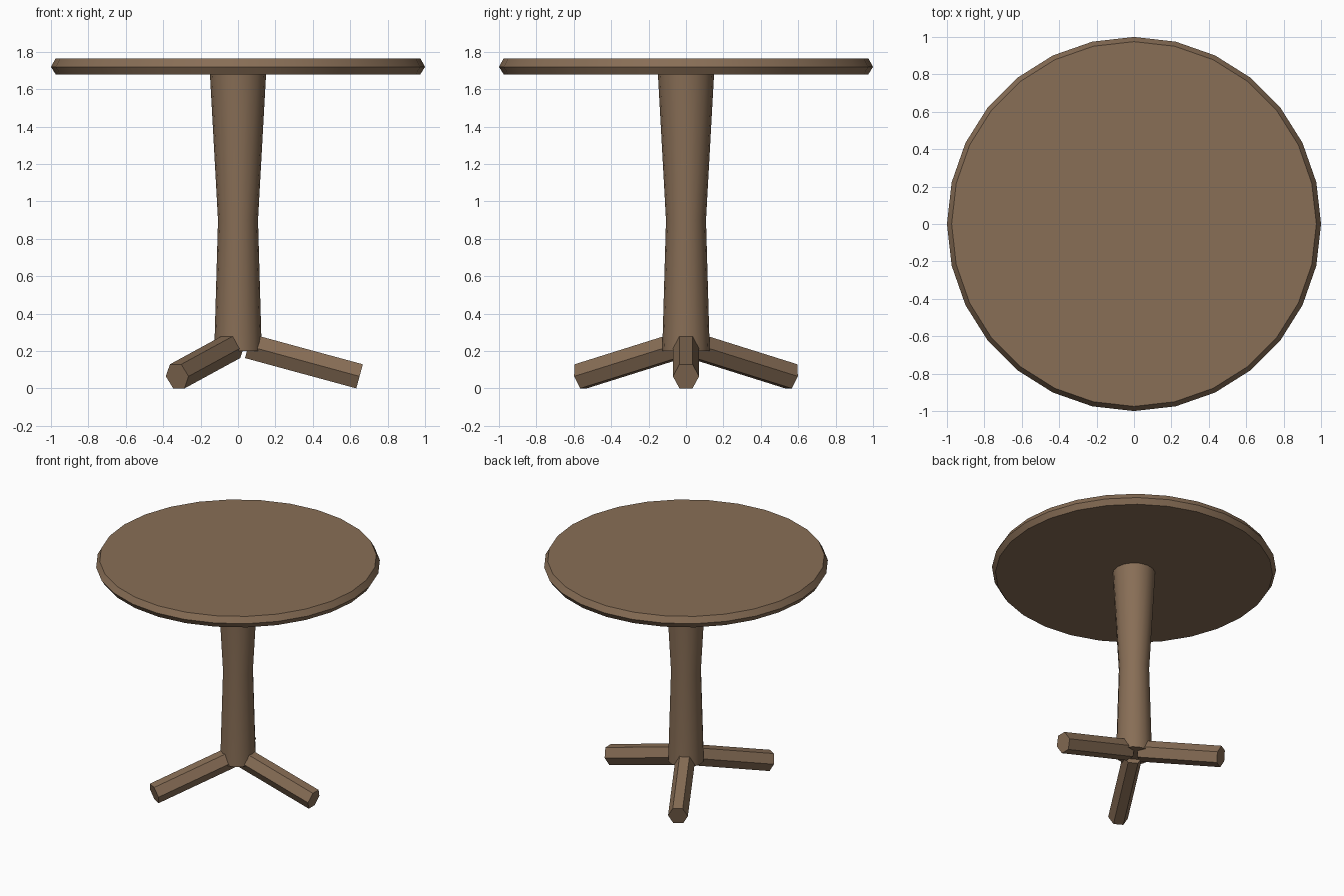
import bpy
from math import cos, sin, pi, radians
from mathutils import Vector

if "Cube" in bpy.data.objects:
    bpy.data.objects.remove(bpy.data.objects["Cube"], do_unlink=True)

# One brown wood for the whole table
wood = bpy.data.materials.new("brown wood")
wood.use_nodes = True
colour = (0.246, 0.156, 0.093, 1)
wood.diffuse_color = colour
wood.node_tree.nodes["Principled BSDF"].inputs["Base Color"].default_value = colour


def loft(name, rings, smooth=False):
    """Skin matching rings of points and cap both ends."""
    n = len(rings[0])
    verts = [p for ring in rings for p in ring]
    faces = [list(range(n))[::-1], list(range(len(verts) - n, len(verts)))]
    for k in range(len(rings) - 1):
        for i in range(n):
            j = (i + 1) % n
            faces.append([k * n + i, k * n + j, (k + 1) * n + j, (k + 1) * n + i])
    mesh = bpy.data.meshes.new(name)
    mesh.from_pydata(verts, [], faces)
    mesh.materials.append(wood)
    obj = bpy.data.objects.new(name, mesh)
    bpy.context.collection.objects.link(obj)
    if smooth:
        bpy.ops.object.select_all(action="DESELECT")
        obj.select_set(True)
        bpy.context.view_layer.objects.active = obj
        bpy.ops.object.shade_smooth_by_angle(angle=radians(30))
    return obj


def lathe(name, profile, sides):
    """Turn a (radius, height) profile around the z axis."""
    angles = [2 * pi * i / sides for i in range(sides)]
    return loft(name, [[(r * cos(a), r * sin(a), z) for a in angles]
                       for r, z in profile], smooth=True)


# Round top with a bevelled rim
lathe("table_top", [(0.975, 1.68), (1, 1.72), (0.975, 1.765)], 28)

# Waisted central column
lathe("column", [(0.127, 0.2), (0.107, 0.9), (0.15, 1.68)], 16)


def leg(name, turn):
    """Hexagonal leg sloping outwards to the floor."""
    out = Vector((cos(turn), sin(turn), 0))
    side = Vector((-sin(turn), cos(turn), 0))
    inner = out * 0.055 + Vector((0, 0, 0.227))
    outer = out * 0.65 + Vector((0, 0, 0.065))
    up = (outer - inner).cross(side).normalized()
    if up.z < 0:
        up.negate()
    hexagon = [side * 0.07 * cos(i * pi / 3) + up * 0.077 * sin(i * pi / 3)
               for i in range(6)]
    loft(name, [[centre + p for p in hexagon] for centre in (inner, outer)])


# Three legs spread evenly
for name, degrees in (("left_leg", 0), ("back_right_leg", 120), ("front_right_leg", 240)):
    leg(name, radians(degrees))
